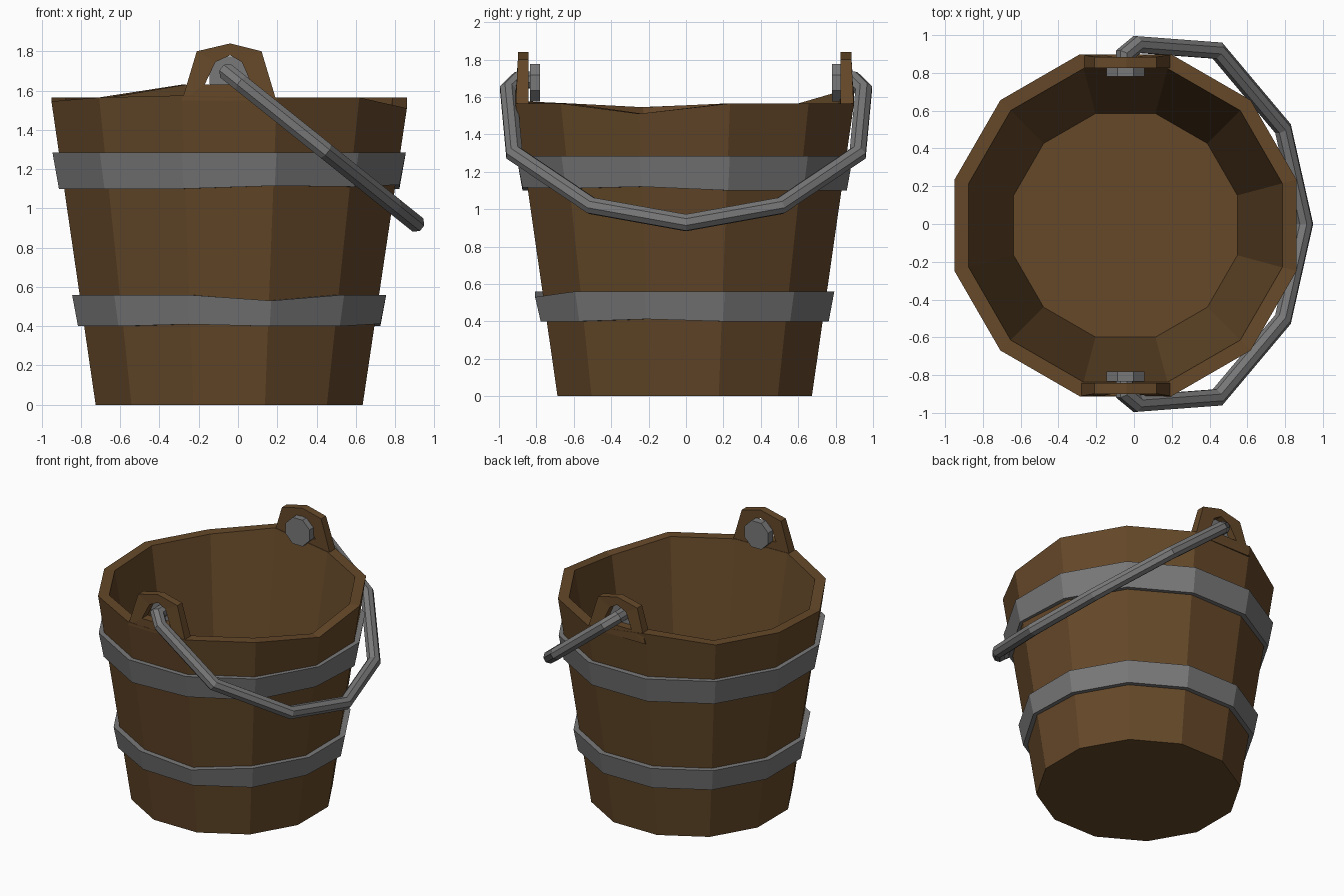
import bpy, bmesh
from math import sin, cos, pi, radians
from mathutils import Vector

if "Cube" in bpy.data.objects:
    bpy.data.objects.remove(bpy.data.objects["Cube"])

CX, CY = -0.045, -0.007
C15 = cos(radians(15))


def material(name, col):
    m = bpy.data.materials.new(name)
    m.diffuse_color = (*col, 1)
    m.use_nodes = True
    m.node_tree.nodes["Principled BSDF"].inputs["Base Color"].default_value = m.diffuse_color
    return m


wood = material("wood", (0.13, 0.065, 0.022))
metal = material("metal", (0.19, 0.19, 0.19))


def finish(name, bm, mat):
    bmesh.ops.recalc_face_normals(bm, faces=bm.faces)
    me = bpy.data.meshes.new(name)
    bm.to_mesh(me)
    bm.free()
    me.materials.append(mat)
    ob = bpy.data.objects.new(name, me)
    bpy.context.collection.objects.link(ob)
    return ob


def bridge(bm, a, b):
    n = len(a)
    for i in range(n):
        bm.faces.new((a[i], a[(i + 1) % n], b[(i + 1) % n], b[i]))


# 12-sided ring given by half-width across flats, with optional uneven heights
def ring(bm, apothem, z, dz={}):
    r = apothem / C15
    return [bm.verts.new((CX + r * cos(radians(15 + 30 * k)),
                          CY + r * sin(radians(15 + 30 * k)), z + dz.get(k, 0)))
            for k in range(12)]


# Tub: outer wall, uneven rim, inner wall and floor
rim = {3: 0.065, 6: -0.02, 8: 0.01, 11: -0.055}
bm = bmesh.new()
rings = [ring(bm, 0.68, 0), ring(bm, 0.905, 1.565, rim),
         ring(bm, 0.83, 1.565, rim), ring(bm, 0.592, 0.1)]
for a, b in zip(rings, rings[1:]):
    bridge(bm, a, b)
bm.faces.new(rings[0])
bm.faces.new(rings[-1])
finish("tub", bm, wood)


# Hoops
def hoop(name, z0, z1, a0, a1, dz0, dz1):
    bm = bmesh.new()
    t = 0.055
    rs = [ring(bm, a0, z0, dz0), ring(bm, a1, z1, dz1),
          ring(bm, a1 - t, z1, dz1), ring(bm, a0 - t, z0, dz0)]
    for i in range(4):
        bridge(bm, rs[i], rs[(i + 1) % 4])
    finish(name, bm, metal)


hoop("lower_hoop", 0.40, 0.56, 0.77, 0.80, {8: 0.01, 11: 0.012}, {9: -0.03})
hoop("upper_hoop", 1.10, 1.285, 0.867, 0.90, {9: 0.015, 10: 0.01, 11: 0.02}, {})

# Ears: arched plates with a hole, one each side
outer = [(-0.24, 1.55), (-0.165, 1.80), (0.005, 1.84), (0.165, 1.80), (0.24, 1.55)]
inner = [(-0.125, 1.63), (-0.07, 1.745), (0.005, 1.78), (0.065, 1.745), (0.115, 1.63)]
for side, s in (("front", -1), ("back", 1)):
    bm = bmesh.new()
    loops = []
    for prof, d in ((outer, 0.904), (outer, 0.834), (inner, 0.834), (inner, 0.904)):
        # plates lean in slightly towards the top on their outer face
        loops.append([bm.verts.new((CX + x, CY + s * (d - (0.012 if d > 0.9 and z > 1.7 else 0)), z))
                      for x, z in prof])
    for i in range(4):
        bridge(bm, loops[i], loops[(i + 1) % 4])
    finish(side + "_ear", bm, wood)

    # Flat button holding the handle end inside the ear
    bm = bmesh.new()
    caps = [[bm.verts.new((CX + 0.108 * cos(pi / 8 + k * pi / 4), s * y,
                           1.675 + 0.108 * sin(pi / 8 + k * pi / 4))) for k in range(8)]
            for y in (0.78, 0.835)]
    bridge(bm, *caps)
    for c in caps:
        bm.faces.new(c)
    finish(side + "_handle_button", bm, metal)

# Handle: octagonal tube swept along a planar bail that hangs to the right
half = [(-0.81, 0.0), (-0.895, 0.0), (-0.95, 0.085), (-0.918, 0.63), (-0.505, 1.075)]
path = [Vector(p) for p in half + [(0, 1.22)] + [(-y, t) for y, t in reversed(half)]]
origin = Vector((-0.05, 0, 1.69))
down = Vector((0.78, 0, -0.625)).normalized()
across = Vector((0, 1, 0))
normal = down.cross(across)
R = 0.047
bm = bmesh.new()
tube = []
for i, p in enumerate(path):
    d0 = (p - path[i - 1]).normalized() if i else (path[1] - p).normalized()
    d1 = (path[i + 1] - p).normalized() if i + 1 < len(path) else d0
    tan = (d0 + d1).normalized()
    miter = Vector((-tan.y, tan.x)) / max(0.6, tan.dot(d0))
    side = across * miter.x + down * miter.y
    c = origin + across * p.x + down * p.y
    tube.append([bm.verts.new(c + R * (side * cos(pi / 8 + k * pi / 4) + normal * sin(pi / 8 + k * pi / 4)))
                 for k in range(8)])
for a, b in zip(tube, tube[1:]):
    bridge(bm, a, b)
bm.faces.new(tube[0])
bm.faces.new(tube[-1])
finish("handle", bm, metal)
